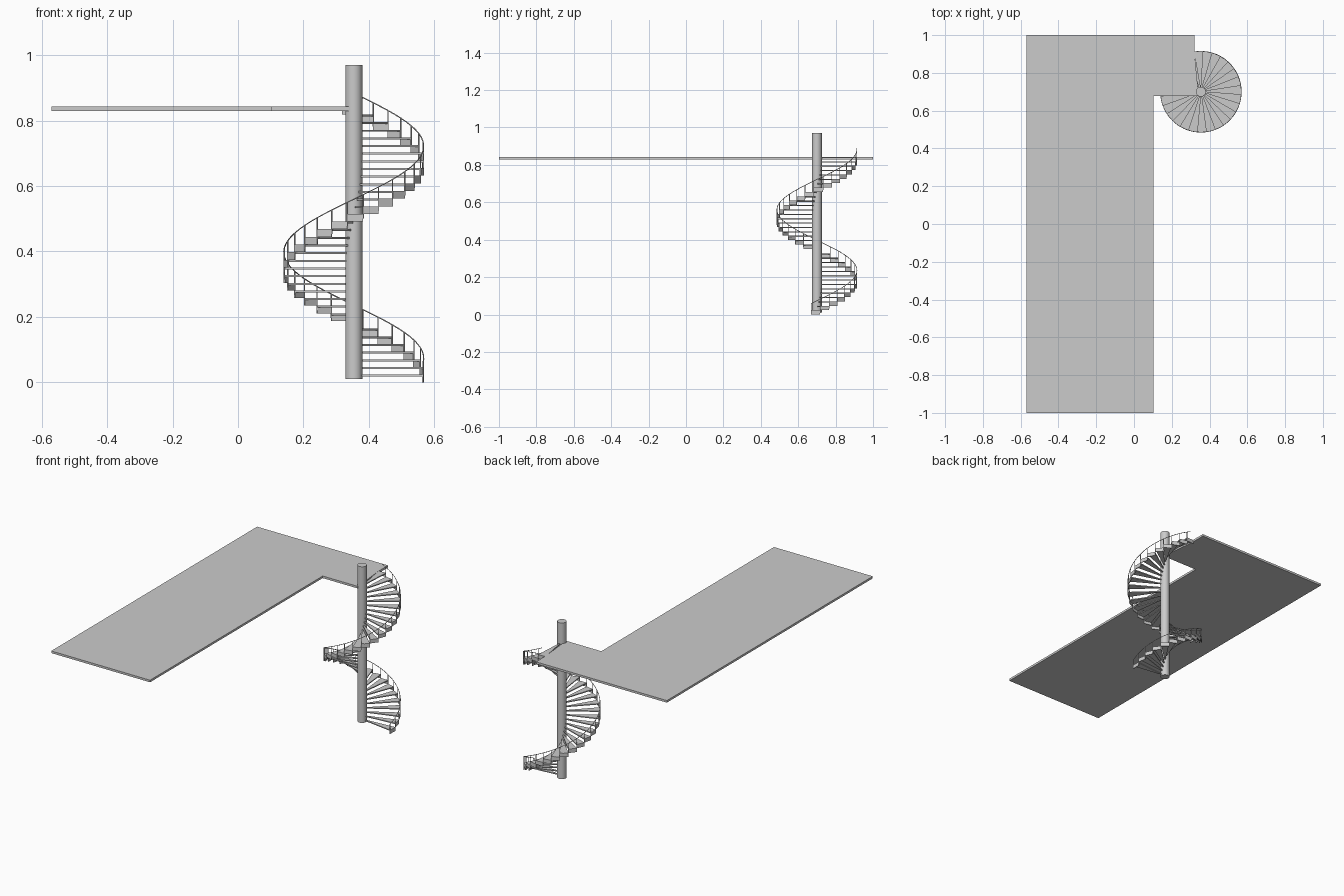
import bpy, bmesh
from math import sin, cos, radians

if "Cube" in bpy.data.objects:
    bpy.data.objects.remove(bpy.data.objects["Cube"])

CX, CY = 0.354, 0.70      # stair axis
R = 0.215                 # stair radius
N, STEP, A0 = 36, 13.0, -8.3
RISE = 0.0234


def polar(r, deg):
    return (CX + r * cos(radians(deg)), CY + r * sin(radians(deg)))


def add_prism(bm, outline, z0, z1):
    lo = [bm.verts.new((x, y, z0)) for x, y in outline]
    hi = [bm.verts.new((x, y, z1)) for x, y in outline]
    n = len(outline)
    bm.faces.new(lo[::-1])
    bm.faces.new(hi)
    for i in range(n):
        j = (i + 1) % n
        bm.faces.new((lo[i], lo[j], hi[j], hi[i]))


def finish(bm, name):
    me = bpy.data.meshes.new(name)
    bmesh.ops.recalc_face_normals(bm, faces=bm.faces[:])
    bm.to_mesh(me)
    bm.free()
    ob = bpy.data.objects.new(name, me)
    bpy.context.collection.objects.link(ob)
    return ob


# upper floor slab
bm = bmesh.new()
add_prism(bm, [(-0.57, -1), (0.102, -1), (0.102, 0.677), (0.34, 0.677), (0.34, 0.70),
               (0.32, 0.91), (0.32, 1), (-0.57, 1)], 0.830, 0.843)
finish(bm, "upper_floor")

# central column
bpy.ops.mesh.primitive_cylinder_add(vertices=32, radius=0.026, depth=0.96,
                                    location=(CX, CY, 0.49))
bpy.context.object.name = "column"
bpy.ops.object.shade_smooth_by_angle()

# wedge treads, outer panels hanging below them, and balusters at each nosing
treads, panels, posts = bmesh.new(), bmesh.new(), bmesh.new()
for k in range(N):
    a, b = A0 + STEP * k, A0 + STEP * (k + 1)
    top = RISE * (k + 1)
    add_prism(treads, [polar(0.015, a), polar(R, a), polar(R, b), polar(0.015, b)],
              top - 0.006, top)
    add_prism(panels, [polar(R - 0.004, a), polar(R + 0.0005, a),
                       polar(R + 0.0005, b), polar(R - 0.004, b)],
              top - RISE, top - 0.0005)
    add_prism(posts, [(polar(R - 0.001, a)[0] + 0.002 * cos(radians(60 * i)),
                       polar(R - 0.001, a)[1] + 0.002 * sin(radians(60 * i)))
                      for i in range(6)],
              max(0, top - 1.6 * RISE), top + 0.0355)
finish(treads, "treads")
finish(panels, "outer_panels")
finish(posts, "balusters")

# helical handrail
cu = bpy.data.curves.new("handrail", 'CURVE')
cu.dimensions = '3D'
cu.bevel_depth = 0.0018
cu.bevel_resolution = 1
cu.use_fill_caps = True
sp = cu.splines.new('POLY')
count = N * 2
sp.points.add(count - 1)
for i in range(count):
    t = i / 2
    x, y = polar(R - 0.001, A0 + STEP * t)
    sp.points[i].co = (x, y, RISE * (t + 1) + 0.0355, 1)
rail = bpy.data.objects.new("handrail", cu)
bpy.context.collection.objects.link(rail)
